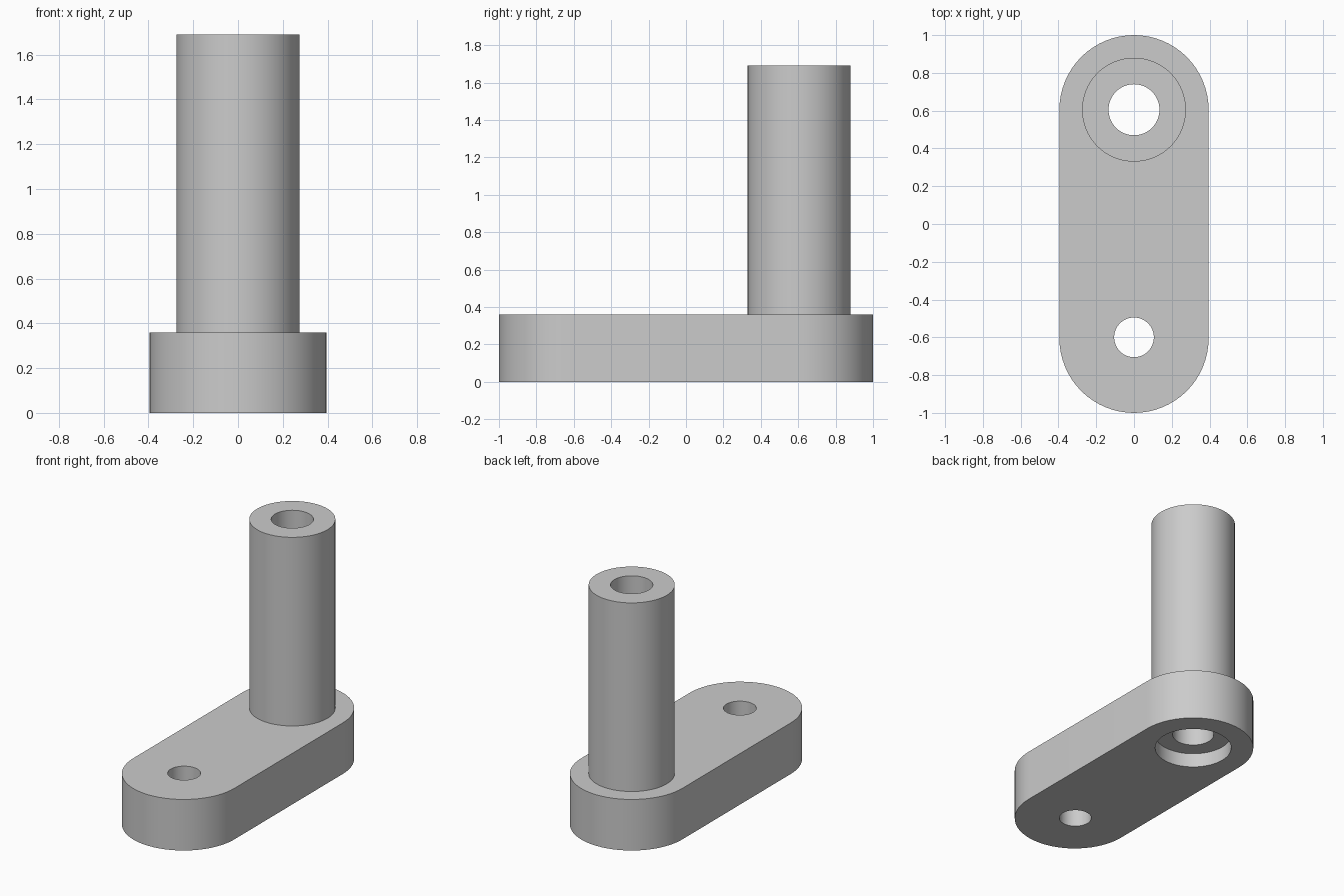
import bpy
import bmesh
from math import pi, cos, sin, radians

if "Cube" in bpy.data.objects:
    bpy.data.objects.remove(bpy.data.objects["Cube"], do_unlink=True)

END_Y, END_R = 0.605, 0.395
PLATE_TOP, POST_TOP = 0.36, 1.69
SEGMENTS = 64

grey = bpy.data.materials.new("plain grey")
grey.use_nodes = True
colour = (0.6, 0.6, 0.6, 1)
grey.diffuse_color = colour
grey.node_tree.nodes["Principled BSDF"].inputs["Base Color"].default_value = colour


def prism(name, outline, bottom, top):
    """Extrude a closed outline straight up."""
    bm = bmesh.new()
    face = bm.faces.new([bm.verts.new((x, y, bottom)) for x, y in outline])
    extruded = bmesh.ops.extrude_face_region(bm, geom=[face])["geom"]
    verts = [v for v in extruded if isinstance(v, bmesh.types.BMVert)]
    bmesh.ops.translate(bm, verts=verts, vec=(0, 0, top - bottom))
    bmesh.ops.recalc_face_normals(bm, faces=bm.faces)
    mesh = bpy.data.meshes.new(name)
    bm.to_mesh(mesh)
    bm.free()
    mesh.materials.append(grey)
    obj = bpy.data.objects.new(name, mesh)
    bpy.context.collection.objects.link(obj)
    return obj


def arc(y, radius, start, sweep, count):
    return [(radius * cos(start + sweep * i / count),
             y + radius * sin(start + sweep * i / count)) for i in range(count)]


def cylinder(name, y, radius, bottom, top):
    return prism(name, arc(y, radius, 0, 2 * pi, SEGMENTS), bottom, top)


def combine(target, other, operation):
    mod = target.modifiers.new(other.name, "BOOLEAN")
    mod.operation = operation
    mod.solver = "EXACT"
    mod.object = other
    bpy.context.view_layer.objects.active = target
    bpy.ops.object.modifier_apply(modifier=mod.name)
    bpy.data.objects.remove(other, do_unlink=True)


# Plate with rounded ends
half = SEGMENTS // 2
outline = (arc(END_Y, END_R, 0, pi, half) + [(-END_R, END_Y)]
           + arc(-END_Y, END_R, pi, pi, half) + [(END_R, -END_Y)])
arm = prism("lever_arm_with_post", outline, 0, PLATE_TOP)

# Upright post
combine(arm, cylinder("post", END_Y, 0.275, 0.2, POST_TOP), "UNION")

# Post bore, its counterbore underneath, and the small end hole
combine(arm, cylinder("post_bore", END_Y, 0.135, -0.1, POST_TOP + 0.1), "DIFFERENCE")
combine(arm, cylinder("counterbore", END_Y, 0.25, -0.1, 0.1), "DIFFERENCE")
combine(arm, cylinder("end_hole", -0.6, 0.105, -0.1, PLATE_TOP + 0.1), "DIFFERENCE")

# Smooth round walls, sharp rims
bpy.ops.object.select_all(action="DESELECT")
arm.select_set(True)
bpy.context.view_layer.objects.active = arm
bpy.ops.object.shade_smooth_by_angle(angle=radians(30))
